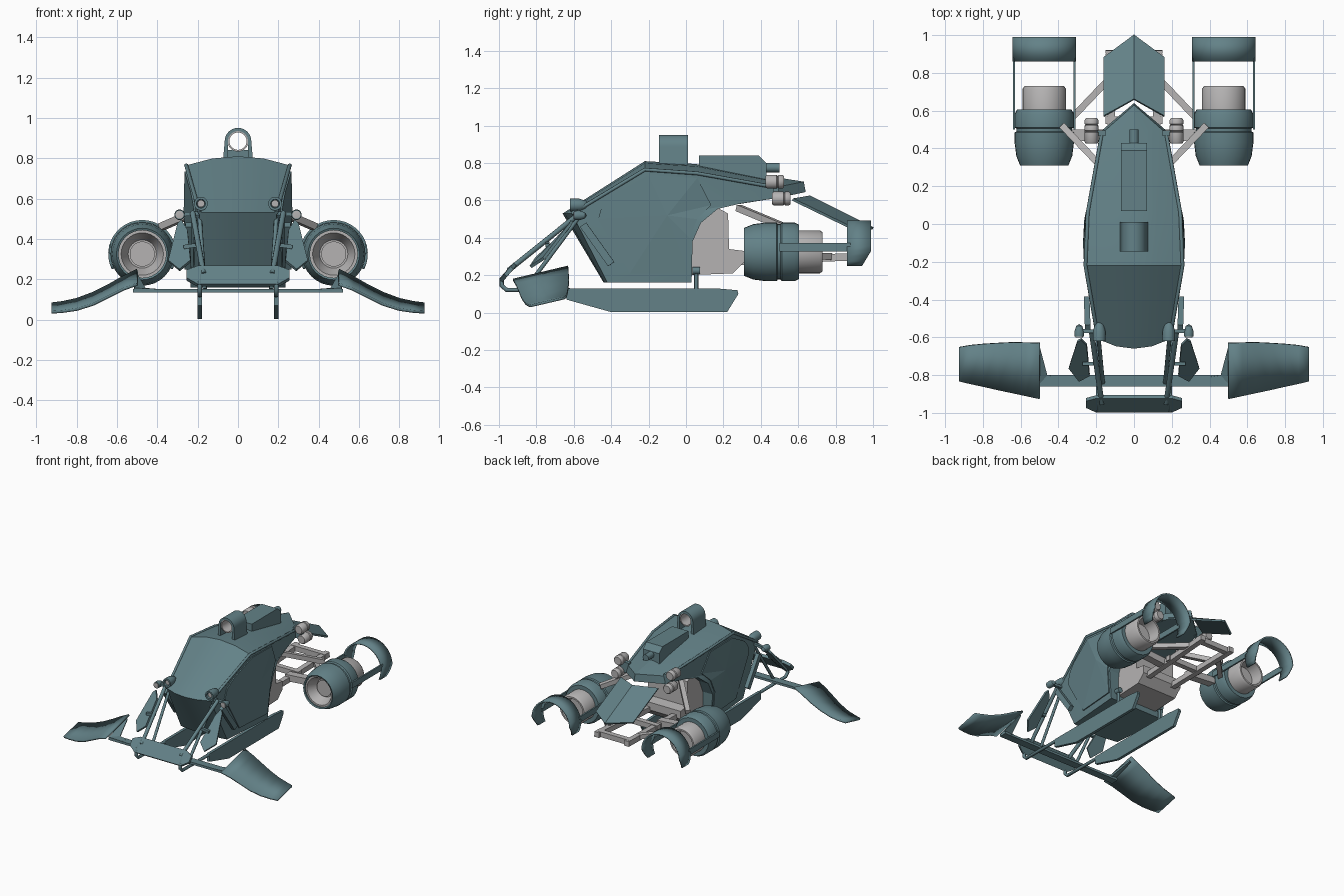
import bpy, bmesh, math
from mathutils import Vector
from mathutils.bvhtree import BVHTree

if "Cube" in bpy.data.objects:
    bpy.data.objects.remove(bpy.data.objects["Cube"])


def material(name, col):
    m = bpy.data.materials.new(name)
    m.diffuse_color = (*col, 1)
    m.use_nodes = True
    m.node_tree.nodes["Principled BSDF"].inputs["Base Color"].default_value = m.diffuse_color
    return m


TEAL = material("teal_paint", (0.125, 0.222, 0.245))
GREY = material("light_grey_metal", (0.46, 0.45, 0.45))


def mesh(name, verts, faces, mat=TEAL, smooth=0, solid=0):
    me = bpy.data.meshes.new(name)
    me.from_pydata([tuple(v) for v in verts], [], faces)
    bm = bmesh.new()
    bm.from_mesh(me)
    bmesh.ops.remove_doubles(bm, verts=bm.verts, dist=1e-5)
    bmesh.ops.recalc_face_normals(bm, faces=bm.faces)
    bm.to_mesh(me)
    bm.free()
    me.materials.append(mat)
    ob = bpy.data.objects.new(name, me)
    bpy.context.collection.objects.link(ob)
    if smooth:
        for p in me.polygons:
            p.use_smooth = True
        me.set_sharp_from_angle(angle=math.radians(smooth))
    if solid:
        md = ob.modifiers.new("thickness", 'SOLIDIFY')
        md.thickness, md.offset = solid, 0
    return ob


def beam(name, a, b, w, h, mat=TEAL):
    """Rectangular bar from a to b, w across and h high."""
    a, b = Vector(a), Vector(b)
    d = (b - a).normalized()
    side = d.cross(Vector((0, 0, 1)))
    side = side.normalized() if side.length > 1e-4 else Vector((1, 0, 0))
    up = side.cross(d)
    vs = [p + side * w / 2 * i + up * h / 2 * j for p in (a, b)
          for i, j in ((-1, -1), (1, -1), (1, 1), (-1, 1))]
    mesh(name, vs, [(0, 1, 2, 3), (7, 6, 5, 4)] + [(i, (i + 1) % 4, (i + 1) % 4 + 4, i + 4) for i in range(4)], mat)


def lathe(name, prof, cx, cz, mat=TEAL, n=32):
    """Turn (radius, y) points about an axis along y."""
    vs = [(cx + r * math.cos(2 * math.pi * k / n), y, cz + r * math.sin(2 * math.pi * k / n))
          for r, y in prof for k in range(n)]
    fs = [(i * n + k, i * n + (k + 1) % n, (i + 1) * n + (k + 1) % n, (i + 1) * n + k)
          for i in range(len(prof) - 1) for k in range(n)]
    mesh(name, vs, fs, mat, 35)


def plate(name, prof, x0, x1, mat=TEAL):
    """Extrude a (y, z) outline from x0 to x1."""
    n = len(prof)
    vs = [(x, y, z) for x in (x0, x1) for y, z in prof]
    mesh(name, vs, [tuple(range(n)), tuple(range(2 * n - 1, n - 1, -1))] +
         [(i, (i + 1) % n, (i + 1) % n + n, i + n) for i in range(n)], mat)


def tube(name, pts, r, mat=TEAL):
    cu = bpy.data.curves.new(name, 'CURVE')
    cu.dimensions, cu.bevel_depth, cu.bevel_resolution, cu.use_fill_caps = '3D', r, 2, True
    sp = cu.splines.new('POLY')
    sp.points.add(len(pts) - 1)
    for p, q in zip(sp.points, pts):
        p.co = (*q, 1)
    cu.materials.append(mat)
    bpy.context.collection.objects.link(bpy.data.objects.new(name, cu))


# cabin shell: side outline (y, z, half width), starting at the nose, over the roof
out = [(-.61, .53, .19), (-.22, .765, .257), (.06, .745, .245), (.48, .67, .17), (.5, .615, .165),
       (.3, .585, .2), (.17, .555, .225), (.08, .48, .25), (.035, .38, .255), (.03, .16, .235), (-.42, .16, .2)]
mid = {0: (-.66, .53), 1: (-.22, .81), 2: (.05, .795), 3: (.63, .70), 4: (.64, .645), 10: (-.44, .16)}
T = (-1, -.5, 0, .5, 1)
vs, fs, N = [], [], len(out)
for i, (y, z, w) in enumerate(out):
    cy, cz = mid.get(i, (y, z))
    for t in T:
        f = 1 - abs(t) if i in (3, 4) else 1 - t * t
        vs.append((w * t, y + (cy - y) * f, z + (cz - z) * f))
for i in range(N):
    j = (i + 1) % N
    fs += [(i * 5 + k, i * 5 + k + 1, j * 5 + k + 1, j * 5 + k) for k in range(4)]
for s, k in ((-1, 0), (1, 4)):
    vs.append((.262 * s, -.1, .52))
    fs += [(len(vs) - 1, i * 5 + k, (i + 1) % N * 5 + k) for i in range(N)]
body = mesh("cabin_shell", vs, fs, TEAL, 20)
bvh = BVHTree.FromPolygons([Vector(v) for v in vs], fs)

# rear engine hull
plate("rear_hull", [(0, .2), (.25, .21), (.31, .27), (.31, .33), (.23, .34), (.225, .53), (.17, .56), (0, .56)],
      -.17, .17, GREY)

# doors: raised panels that follow the cabin sides
door = [(-.47, .5), (-.45, .57), (-.39, .63), (-.2, .735), (.06, .72), (.135, .575), (.06, .5), (.02, .4),
        (.015, .21), (-.3, .21)]
for s in (1, -1):
    ring = []
    for y, z in door:
        hit = bvh.ray_cast(Vector((s, y, z)), Vector((-s, 0, 0)))[0]
        ring.append((hit.x if hit else .24 * s, y, z))
    n = len(ring)
    vs = [(x - .01 * s, y, z) for x, y, z in ring] + [(x + .008 * s, y, z) for x, y, z in ring]
    vs.append((.27 * s, -.1, .52))
    mesh("door", vs, [(i, (i + 1) % n, (i + 1) % n + n, i + n) for i in range(n)] +
         [(2 * n, i + n, (i + 1) % n + n) for i in range(n)])
    tube("roof_trim", [(w * s, y, z) for y, z, w in out[:4]], .01)

# roof locker, rear nozzle and roof intake ring
plate("roof_locker", [(.07, .76), (.07, .84), (.39, .84), (.43, .80), (.43, .70)], -.07, .07)
lathe("roof_nozzle", [(0, .42), (.025, .42), (.025, .5), (0, .5)], 0, .775, n=16)
ang = [math.pi * k / 16 for k in range(17)]
arch = lambda r: [(r * math.cos(a), .885 + r * math.sin(a)) for a in ang]
o, i_ = [(.075, .78)] + arch(.066) + [(-.075, .78)], [(.05, .78)] + arch(.05) + [(-.05, .78)]
n = len(o)
vs = [(x, y, z) for y in (-.145, .01) for x, z in o + i_]
fs = []
for k in range(n - 1):
    a, b, m = k, k + 1, 2 * n
    fs += [(a, b, b + n, a + n), (a + m, b + m, b + n + m, a + n + m), (a, b, b + m, a + m),
           (a + n, b + n, b + n + m, a + n + m)]
mesh("roof_intake_arch", vs, fs, TEAL, 35)
lathe("roof_intake_lining", [(.052, -.14), (.043, -.14), (.043, .005), (.052, .005)], 0, .885, GREY)

# tail flap with a centre ridge
mesh("tail_flap", [(-.16, .57, .605), (0, .66, .62), (.16, .57, .605), (.16, .88, .455), (0, 1.0, .45), (-.16, .88, .455)],
     [(0, 1, 4, 5), (1, 2, 3, 4)], TEAL, 0, .014)

# front bumper and lower cross bar
mesh("front_bumper", [(-.2, -.915, .26), (.2, -.915, .26), (.255, -.93, .24), (.255, -.965, .2), (.2, -.99, .17),
                      (-.2, -.99, .17), (-.255, -.965, .2), (-.255, -.93, .24)], [tuple(range(8))], TEAL, 0, .022)
beam("front_cross_bar", (-.52, -.83, .142), (.52, -.83, .142), .06, .018)

# rear frame cross members
for y, z in ((.55, .29), (.88, .30)):
    beam("frame_cross_member", (-.15, y, z), (.15, y, z), .04, .04, GREY)

for s in (1, -1):
    X = .475 * s
    # engine: cowling, intake, core
    lathe("engine_cowling", [(.118, .335), (.118, .315), (.128, .31), (.148, .36), (.157, .43), (.157, .485),
                             (.148, .49), (.148, .505), (.157, .512), (.157, .58), (.145, .605), (.1, .605)], X, .325)
    lathe("engine_intake", [(.12, .325), (.105, .325), (.07, .40), (.062, .40), (.062, .385), (0, .385)], X, .325, GREY)
    lathe("engine_core", [(.115, .59), (.115, .715), (.105, .73), (.092, .73), (.08, .64), (0, .64)], X, .325, GREY)
    # rear shroud, open at the bottom, and its arms
    vs, M = [], 25
    for k in range(M):
        a = math.radians(-27 + 234 * k / (M - 1))
        z = .325 + .163 * math.sin(a)
        vs += [(X + .163 * math.cos(a), .86, z), (X + .163 * math.cos(a), .94 + .05 * min(1, (z - .25) / .08), z)]
    mesh("engine_shroud", vs, [(2 * k, 2 * k + 1, 2 * k + 3, 2 * k + 2) for k in range(M - 1)], TEAL, 35, .012)
    for d in (-.16, .16):
        beam("shroud_arm", (X + d, .5, .35), (X + d, .88, .35), .012, .045)
    # rear frame
    beam("frame_rail", (.11 * s, .2, .27), (.13 * s, .92, .30), .04, .04, GREY)
    beam("frame_diagonal", (.13 * s, .77, .30), (.33 * s, .56, .31), .035, .035, GREY)
    beam("engine_mount", (.1 * s, .47, .29), (.36 * s, .47, .31), .06, .05, GREY)
    beam("upper_engine_strut", (.15 * s, .28, .56), (.38 * s, .52, .46), .035, .035, GREY)
    # stacked grey canisters beside the tail
    for y, z in ((.425, .70), (.46, .61)):
        lathe("rear_canister", [(0, y), (.03, y), (.037, y + .01), (.037, y + .06), (.03, y + .065), (.037, y + .07),
                                (.037, y + .09), (.03, y + .1), (0, y + .1)], .225 * s, z, GREY, 20)
    beam("canister_bracket", (.15 * s, .48, .65), (.225 * s, .48, .65), .03, .08)
    # head lamps
    lathe("head_lamp", [(0, -.6), (.02, -.6), (.022, -.62), (.034, -.62), (.034, -.57), (.022, -.53), (0, -.51)],
          .184 * s, .575, TEAL, 20)
    lathe("head_lamp_lens", [(0, -.608), (.018, -.608), (.018, -.6)], .184 * s, .575, GREY, 16)
    lathe("side_lamp", [(0, -.598), (.024, -.596), (.026, -.57), (.016, -.54), (0, -.53)], .29 * s, .52, TEAL, 20)
    lathe("side_lamp_lens", [(0, -.602), (.02, -.6), (.02, -.59)], .29 * s, .52, GREY, 16)
    beam("lamp_bracket", (.17 * s, -.57, .53), (.29 * s, -.565, .52), .02, .02)
    # front struts and side bar
    tube("front_strut", [(.225 * s, -.57, .53), (.17 * s, -.95, .225)], .014)
    tube("inner_strut", [(.19 * s, -.58, .5), (.165 * s, -.84, .15)], .011)
    beam("cabin_side_bar", (.245 * s, -.55, .47), (.25 * s, -.4, .26), .03, .04)
    # angled fin beside the struts
    mesh("front_fin", [(.28 * s, -.61, .49), (.25 * s, -.64, .44), (.235 * s, -.80, .29), (.29 * s, -.83, .245),
                       (.345 * s, -.76, .29), (.30 * s, -.62, .47)], [tuple(range(6))], TEAL, 0, .016)
    beam("fin_bracket", (.2 * s, -.74, .37), (.27 * s, -.74, .36), .02, .02)
    # landing skid, front hook and rear post
    plate("skid", [(-.64, .07), (-.4, .003), (.22, .003), (.28, .1), (.275, .12), (.16, .13), (-.64, .13)],
          .178 * s, .2 * s)
    tube("skid_hook", [(.19 * s, y, z) for y, z in ((-.94, .23), (-.985, .18), (-.985, .145), (-.96, .122), (-.62, .12))], .012)
    tube("skid_post", [(.19 * s, .055, .1), (.19 * s, .055, .22)], .011)
    lathe("skid_post_cap", [(0, .035), (.02, .035), (.02, .075), (0, .075)], .19 * s, .225, TEAL, 12)
    # wing bracket and curved front wing
    mesh("wing_bracket", [(.4 * s, -.81, .145), (.46 * s, -.8, .15), (.5 * s, -.65, .22), (.515 * s, -.65, .22),
                          (.515 * s, -.86, .15), (.4 * s, -.86, .145)], [(0, 1, 4, 5), (1, 2, 3, 4)], TEAL, 0, .014)
    rows = [(.5, -.63, .245, -.925, .175), (.57, -.628, .21, -.91, .15), (.64, -.626, .17, -.895, .115),
            (.72, -.63, .13, -.878, .075), (.8, -.635, .1, -.86, .05), (.87, -.642, .085, -.845, .04),
            (.925, -.652, .078, -.832, .036)]
    vs = [(x * s, y, z) for x, ya, za, yb, zb in rows for y, z in ((ya, za), (yb, zb))]
    mesh("front_wing", vs, [(2 * k, 2 * k + 1, 2 * k + 3, 2 * k + 2) for k in range(len(rows) - 1)], TEAL, 35, .014)
